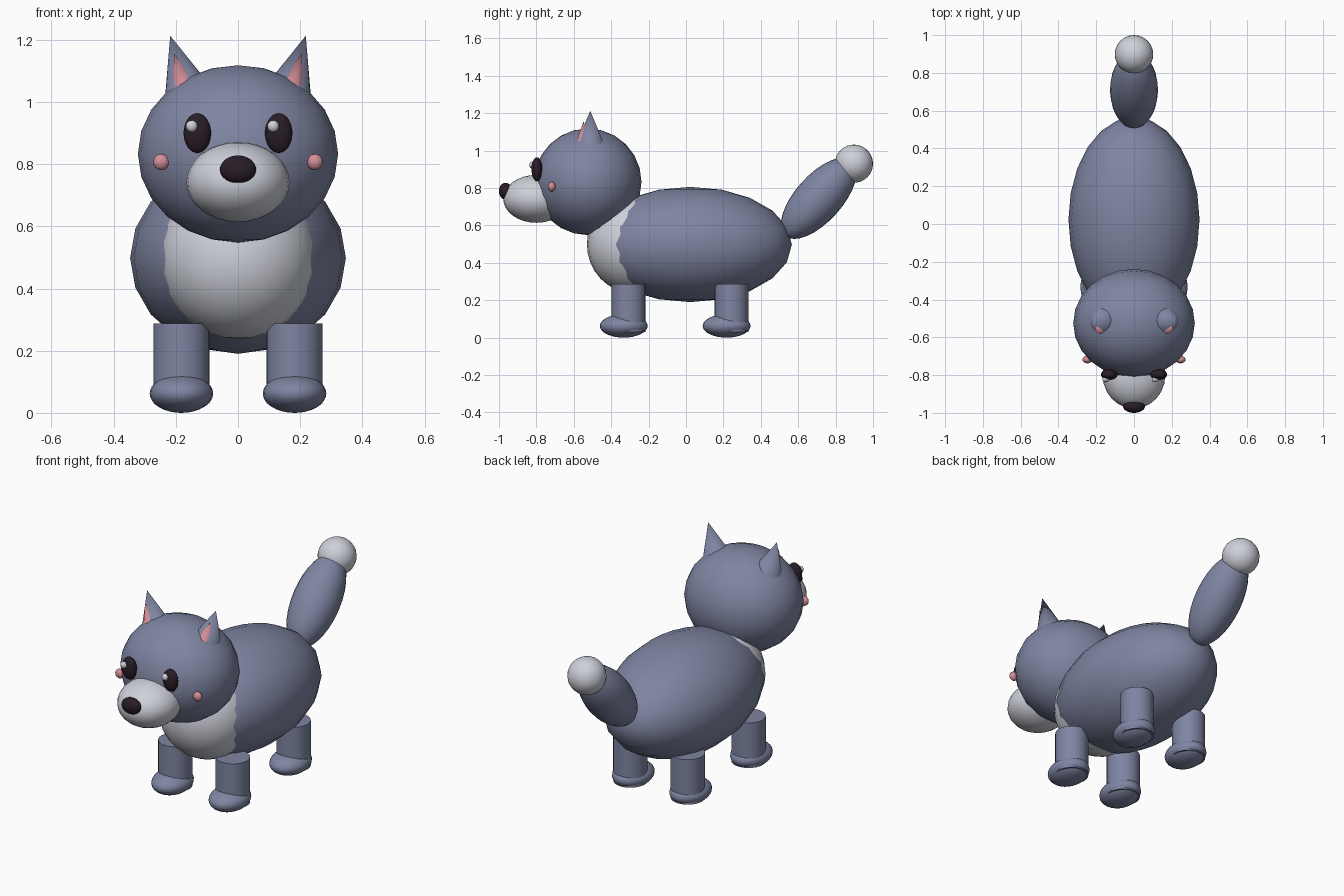
import bpy, math
from mathutils import Vector

if "Cube" in bpy.data.objects:
    bpy.data.objects.remove(bpy.data.objects["Cube"])


def material(name, rgb):
    m = bpy.data.materials.new(name)
    m.diffuse_color = (*rgb, 1)
    m.use_nodes = True
    m.node_tree.nodes["Principled BSDF"].inputs["Base Color"].default_value = m.diffuse_color
    return m


FUR = material("slate_blue_fur", (0.21, 0.235, 0.36))
PALE = material("pale_grey_fur", (0.62, 0.635, 0.70))
DARK = material("near_black", (0.022, 0.012, 0.020))
PINK = material("soft_pink", (0.65, 0.27, 0.31))


def finish(name, mat):
    ob = bpy.context.object
    ob.name = name
    ob.data.materials.append(mat)
    bpy.ops.object.shade_smooth_by_angle(angle=math.radians(40))
    return ob


def ball(name, mat, loc, radii, rot=(0, 0, 0), segs=24, rings=16):
    bpy.ops.mesh.primitive_uv_sphere_add(segments=segs, ring_count=rings,
                                         radius=1, location=loc, rotation=rot)
    bpy.context.object.scale = radii
    return finish(name, mat)


def cone_to_tip(name, mat, tip, tilt, height, radius):
    # cone whose apex sits at tip, leaning sideways by tilt
    axis = Vector((math.sin(tilt), 0, math.cos(tilt)))
    bpy.ops.mesh.primitive_cone_add(vertices=24, radius1=radius, radius2=0, depth=height,
                                    location=Vector(tip) - axis * height / 2,
                                    rotation=(0, tilt, 0))
    return finish(name, mat)


# Torso and pale chest
ball("body", FUR, (0, 0.023, 0.498), (0.347, 0.543, 0.308), segs=24, rings=10)
ball("chest", PALE, (0, -0.28, 0.50), (0.255, 0.25, 0.262))

# Head, muzzle and nose
ball("head", FUR, (0, -0.525, 0.833), (0.322, 0.287, 0.285), rings=12)
ball("muzzle", PALE, (0, -0.80, 0.742), (0.166, 0.177, 0.128))
ball("nose", DARK, (0, -0.966, 0.783), (0.058, 0.034, 0.045))

# Tail with pale tip
ball("tail", FUR, (0, 0.71, 0.745), (0.127, 0.125, 0.27), rot=(math.radians(-42), 0, 0))
ball("tail_tip", PALE, (0, 0.898, 0.93), (0.102, 0.102, 0.102))

for side, s in (("left", 1), ("right", -1)):
    # Face details; both highlights sit toward the same side of the eyes
    ball(f"{side}_eye", DARK, (s * 0.131, -0.797, 0.90), (0.044, 0.029, 0.064))
    ball(f"{side}_eye_highlight", PALE, (s * 0.131 - 0.018, -0.822, 0.922),
         (0.019, 0.016, 0.019), segs=16, rings=8)
    ball(f"{side}_cheek", PINK, (s * 0.247, -0.718, 0.807), (0.026, 0.020, 0.026),
         segs=16, rings=8)

    # Ears
    tilt = s * math.radians(17)
    cone_to_tip(f"{side}_ear", FUR, (s * 0.218, -0.512, 1.213), tilt, 0.22, 0.088)
    cone_to_tip(f"{side}_inner_ear", PINK, (s * 0.206, -0.548, 1.157), tilt, 0.15, 0.049)

    # Legs and paws
    for end, y in (("front", -0.307), ("back", 0.243)):
        bpy.ops.mesh.primitive_cylinder_add(vertices=24, radius=0.09, depth=0.258,
                                            location=(s * 0.182, y, 0.159))
        finish(f"{side}_{end}_leg", FUR)
        ball(f"{side}_{end}_paw", FUR, (s * 0.182, y - 0.026, 0.0625),
             (0.102, 0.128, 0.0625))
